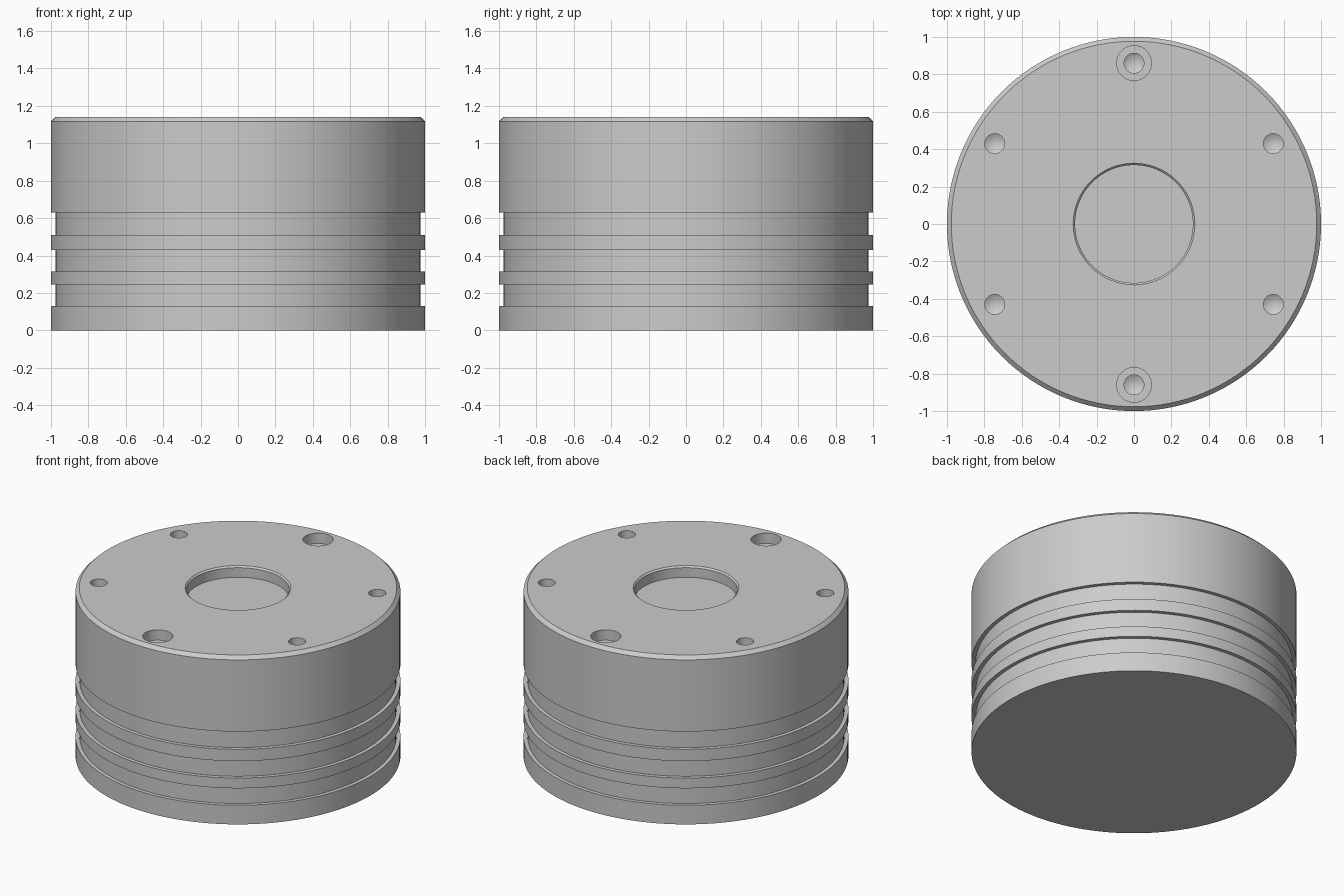
import bpy, bmesh, math
from mathutils import Matrix

if "Cube" in bpy.data.objects:
    bpy.data.objects.remove(bpy.data.objects["Cube"])

H = 1.14          # total height
BOLT_R = 0.86     # bolt circle radius


def lathe(bm, profile, segments, x=0.0, y=0.0):
    """Revolve an (r, z) profile around a vertical axis through x, y."""
    part = bmesh.new()
    verts = [part.verts.new((r, 0, z)) for r, z in profile]
    edges = [part.edges.new(pair) for pair in zip(verts, verts[1:])]
    bmesh.ops.spin(part, geom=verts + edges, cent=(0, 0, 0), axis=(0, 0, 1),
                   angle=math.tau, steps=segments)
    bmesh.ops.remove_doubles(part, verts=part.verts[:], dist=1e-4)
    bmesh.ops.recalc_face_normals(part, faces=part.faces[:])
    bmesh.ops.transform(part, matrix=Matrix.Translation((x, y, 0)), verts=part.verts[:])
    mesh = bpy.data.meshes.new("lathe_temp")
    part.to_mesh(mesh)
    part.free()
    bm.from_mesh(mesh)
    bpy.data.meshes.remove(mesh)


def make_object(name, bm):
    mesh = bpy.data.meshes.new(name)
    bm.to_mesh(mesh)
    bm.free()
    obj = bpy.data.objects.new(name, mesh)
    bpy.context.collection.objects.link(obj)
    return obj


# Cylindrical body: three ring grooves, top chamfer and shallow centre recess
profile = [(0, 0), (1, 0)]
for z0, z1 in [(0.13, 0.245), (0.315, 0.43), (0.51, 0.63)]:
    profile += [(1, z0), (0.975, z0), (0.975, z1), (1, z1)]
profile += [(1, H - 0.023), (0.977, H), (0.325, H), (0.315, H - 0.01),
            (0.315, H - 0.075), (0, H - 0.075)]
bm = bmesh.new()
lathe(bm, profile, 128)
body = make_object("grooved_body", bm)

metal = bpy.data.materials.new("grey metal")
metal.diffuse_color = (0.6, 0.6, 0.6, 1)
metal.use_nodes = True
metal.node_tree.nodes["Principled BSDF"].inputs["Base Color"].default_value = metal.diffuse_color
body.data.materials.append(metal)

# Drilled holes with conical ends; the front and back ones are counterbored
drill = [(0.053, H - 0.3), (0, H - 0.332)]
plain = [(0, H + 0.1), (0.053, H + 0.1)] + drill
counterbored = [(0, H + 0.1), (0.093, H + 0.1), (0.093, H - 0.07),
                (0.053, H - 0.07)] + drill
bm = bmesh.new()
for i in range(6):
    a = math.radians(90 + 60 * i)
    lathe(bm, counterbored if i % 3 == 0 else plain, 32,
          BOLT_R * math.cos(a), BOLT_R * math.sin(a))
cutter = make_object("hole_cutter", bm)
cutter.hide_render = True
cutter.data.materials.append(metal)

# Cut the holes, then discard the cutter
mod = body.modifiers.new("holes", 'BOOLEAN')
mod.operation = 'DIFFERENCE'
mod.solver = 'EXACT'
mod.object = cutter
bpy.context.view_layer.objects.active = body
body.select_set(True)
bpy.ops.object.modifier_apply(modifier=mod.name)
bpy.data.objects.remove(cutter, do_unlink=True)

bpy.ops.object.shade_smooth_by_angle(angle=math.radians(25))
